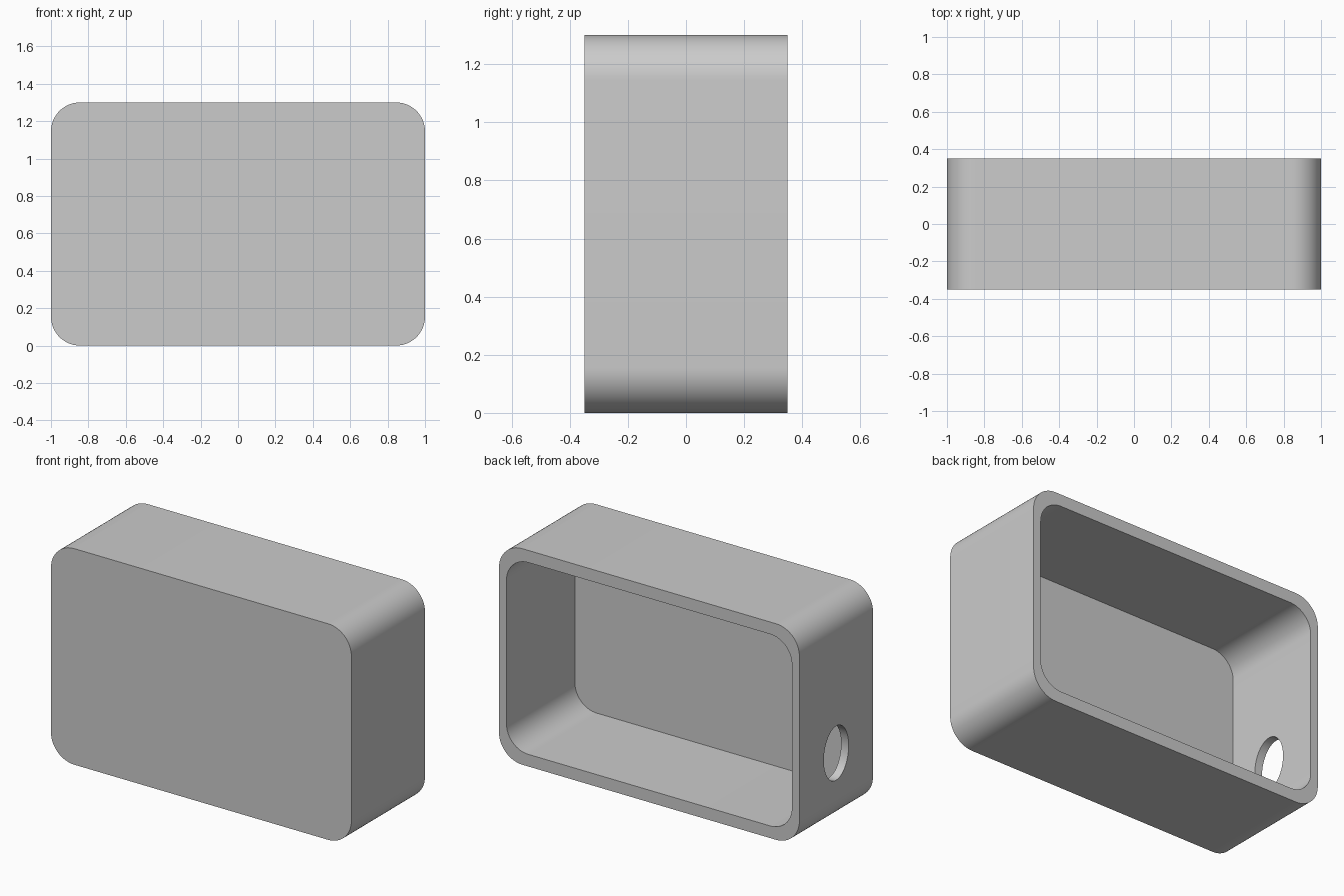
import bpy
import math

WIDTH, DEPTH, HEIGHT = 2.0, 0.7, 1.3
WALL_X, WALL_Z, FRONT = 0.05, 0.073, 0.05

cube = bpy.data.objects.get("Cube")
if cube:
    bpy.data.objects.remove(cube, do_unlink=True)

grey = bpy.data.materials.new("grey")
grey.use_nodes = True
grey.diffuse_color = (0.6, 0.6, 0.6, 1)
grey.node_tree.nodes["Principled BSDF"].inputs["Base Color"].default_value = (0.6, 0.6, 0.6, 1)


def apply(obj, modifier):
    bpy.context.view_layer.objects.active = obj
    bpy.ops.object.modifier_apply(modifier=modifier.name)


def rounded_box(name, size, centre, radius):
    """Box whose four edges running front to back are rounded."""
    bpy.ops.mesh.primitive_cube_add(size=1, location=centre)
    obj = bpy.context.object
    obj.name = name
    obj.scale = size
    bpy.ops.object.transform_apply(location=False, rotation=False, scale=True)
    mesh = obj.data
    weights = mesh.attributes.new("bevel_weight_edge", "FLOAT", "EDGE")
    for edge in mesh.edges:
        a, b = (mesh.vertices[i].co for i in edge.vertices)
        weights.data[edge.index].value = float(abs(a.y - b.y) > 0.1)
    bevel = obj.modifiers.new("round", "BEVEL")
    bevel.limit_method = "WEIGHT"
    bevel.width = radius
    bevel.segments = 16
    apply(obj, bevel)
    mesh.materials.append(grey)
    return obj


def cut(obj, cutter):
    boolean = obj.modifiers.new("cut", "BOOLEAN")
    boolean.operation = "DIFFERENCE"
    boolean.solver = "EXACT"
    boolean.object = cutter
    apply(obj, boolean)
    bpy.data.objects.remove(cutter, do_unlink=True)


# Outer case
case = rounded_box("open_case", (WIDTH, DEPTH, HEIGHT), (0, 0, HEIGHT / 2), 0.155)

# Cavity, open at the back
cavity = rounded_box("cavity_cutter",
                     (WIDTH - 2 * WALL_X, DEPTH, HEIGHT - 2 * WALL_Z),
                     (0, FRONT, HEIGHT / 2), 0.145)
cut(case, cavity)

# Oval hole through the right wall
bpy.ops.mesh.primitive_cylinder_add(vertices=48, radius=1, depth=0.4,
                                    location=(-WIDTH / 2, 0, 0.43),
                                    rotation=(0, math.pi / 2, 0))
hole = bpy.context.object
hole.name = "hole_cutter"
hole.scale = (0.163, 0.118, 1)
hole.data.materials.append(grey)
cut(case, hole)

# Smooth rounded corners, crisp rims
bpy.ops.object.select_all(action="DESELECT")
case.select_set(True)
bpy.context.view_layer.objects.active = case
bpy.ops.object.shade_smooth_by_angle(angle=math.radians(30))
